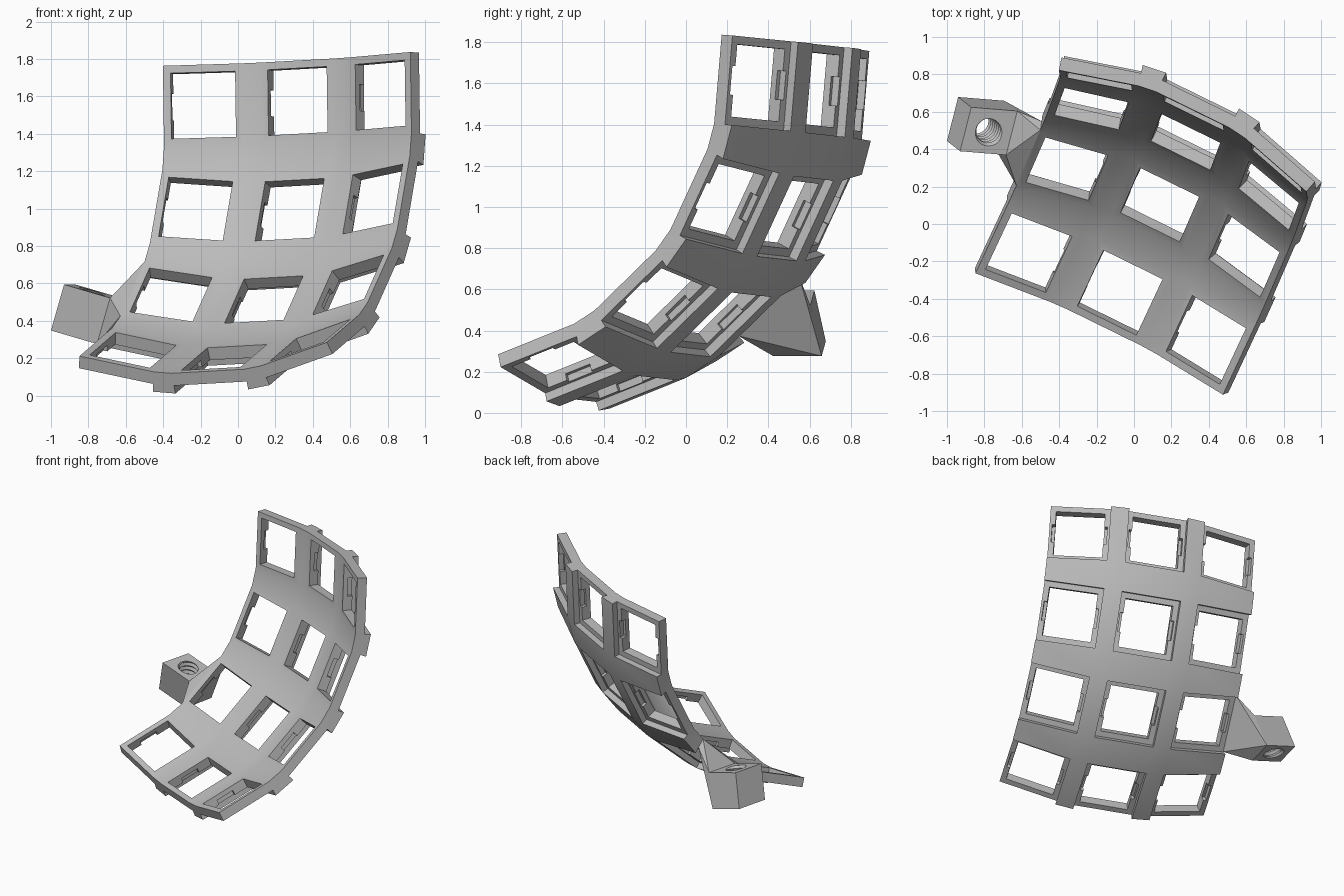
import bpy, bmesh
from math import sin, cos, radians, pi
from mathutils import Vector, Matrix

if "Cube" in bpy.data.objects:
    bpy.data.objects.remove(bpy.data.objects["Cube"])

grey = bpy.data.materials.new("plain grey")
grey.use_nodes = True
grey.diffuse_color = (0.5, 0.5, 0.5, 1)
grey.node_tree.nodes["Principled BSDF"].inputs["Base Color"].default_value = (0.5, 0.5, 0.5, 1)

ROWS, COLS = 4, 3
ROW_STEP, COL_STEP = radians(22), radians(15)
ROW_RADIUS, COL_RADIUS = 1.578, 2.04
HOLE, CELL = 0.176, 0.217          # half widths
FRAME_T, WEB_T = 0.07, 0.115       # thicknesses
CORNERS = [(-1, -1), (1, -1), (1, 1), (-1, 1)]

across = Vector((0.897, -0.44, 0.05)).normalized()
level = Vector((0.44, 0.897, 0)).normalized()
level = (level - across * level.dot(across)).normalized()
rise = across.cross(level)
anchor = Vector((0.138, 0.103, 0.514))   # middle of the second row


def row_axes(r):
    t = radians(20) + r * ROW_STEP
    v = level * cos(t) + rise * sin(t)
    return v, across.cross(v)


hub = anchor + row_axes(1)[1] * ROW_RADIUS


def cell_frame(r, c):
    """Centre, width, height and normal directions of one cell."""
    v, n = row_axes(r)
    t = (c - 1) * COL_STEP
    centre = hub - n * ROW_RADIUS + (across * sin(t) + n * (1 - cos(t))) * COL_RADIUS
    return centre, across * cos(t) + n * sin(t), v, n * cos(t) - across * sin(t)


def finish(name, bm):
    bmesh.ops.recalc_face_normals(bm, faces=bm.faces)
    mesh = bpy.data.meshes.new(name)
    bm.to_mesh(mesh)
    bm.free()
    mesh.materials.append(grey)
    ob = bpy.data.objects.new(name, mesh)
    bpy.context.collection.objects.link(ob)
    return ob


def cut(ob, cutter):
    mod = ob.modifiers.new("cut", 'BOOLEAN')
    mod.operation, mod.solver, mod.object = 'DIFFERENCE', 'EXACT', cutter
    cutter.hide_render = True
    cutter.hide_viewport = True
    cutter.display_type = 'WIRE'


def axes_matrix(x, y, z, origin):
    m = Matrix((x, y, z)).transposed().to_4x4()
    m.translation = origin
    return m


# Curved plate: thin frames joined by thicker webs
bm = bmesh.new()
cells = {}
for r in range(ROWS):
    for c in range(COLS):
        p, u, v, n = cell_frame(r, c)

        def ring(half, depth):
            return [bm.verts.new(p + (u * a + v * b) * half - n * depth) for a, b in CORNERS]

        cells[r, c] = dict(front=ring(CELL, 0), hole=ring(HOLE, 0), back=ring(CELL, FRAME_T),
                           hole_back=ring(HOLE, FRAME_T), web=ring(CELL, WEB_T))

sides = [(-1, 0), (0, 1), (1, 0), (0, -1)]   # row, column neighbour per side
for (r, c), k in cells.items():
    for i, (dr, dc) in enumerate(sides):
        j = (i + 1) % 4
        strips = [("front", "hole"), ("hole", "hole_back"), ("hole_back", "back")]
        strips.append(("back", "web") if (r + dr, c + dc) in cells else ("front", "back"))
        for a, b in strips:
            bm.faces.new((k[a][i], k[a][j], k[b][j], k[b][i]))


def web(a, ai, b, bi, end_first, end_last):
    """Web between edge ai of cell a and edge bi of cell b."""
    for layer in ("front", "web"):
        bm.faces.new((a[layer][ai[0]], a[layer][ai[1]], b[layer][bi[1]], b[layer][bi[0]]))
    for s, is_end in enumerate((end_first, end_last)):
        if is_end:
            x, y = ai[s], bi[s]
            bm.faces.new((a["front"][x], b["front"][y], b["back"][y],
                          b["web"][y], a["web"][x], a["back"][x]))


for (r, c), k in cells.items():
    if c + 1 < COLS:
        web(k, (1, 2), cells[r, c + 1], (0, 3), r == 0, r == ROWS - 1)
    if r + 1 < ROWS:
        web(k, (3, 2), cells[r + 1, c], (0, 1), c == 0, c == COLS - 1)
    if c + 1 < COLS and r + 1 < ROWS:
        others = [(k, 2), (cells[r, c + 1], 3), (cells[r + 1, c + 1], 0), (cells[r + 1, c], 1)]
        for layer in ("front", "web"):
            bm.faces.new([cell[layer][i] for cell, i in others])
left = cells[1, 0]
strut_points = [left[layer][i].co.copy() for layer in ("front", "back") for i in (0, 3)]
for vert in [w for w in bm.verts if not w.link_faces]:
    bm.verts.remove(vert)
plate = finish("curved_plate", bm)

# Clip notches in the side walls of every opening, open at the back
bm = bmesh.new()
for r in range(ROWS):
    for c in range(COLS):
        p, u, v, n = cell_frame(r, c)
        m = axes_matrix(u, v, n, p - n * (0.034 + 0.025))
        bmesh.ops.create_cube(bm, size=1, matrix=m @ Matrix.Diagonal((2 * HOLE + 0.045, 0.14, 0.05, 1)))
cut(plate, finish("clip_notch_cutter", bm))

# Screw block beside the second row
corner = Vector((-1.0, 0.444, 0.348))
wide, deep, tall = Vector((0.246, -0.02, -0.072)), Vector((0.06, 0.235, 0)), Vector((0.07, -0.055, 0.246))
bm = bmesh.new()
bmesh.ops.create_cube(bm, size=1, matrix=axes_matrix(wide, deep, tall, corner + (wide + deep + tall) / 2))
block = finish("screw_block", bm)

# Ridged screw hole
bm = bmesh.new()
z = tall.normalized()
y = z.cross(wide).normalized()
m = axes_matrix(y.cross(z), y, z, corner + (wide + deep) / 2 - z * 0.02)
SEG, STEPS = 32, 17
rings = []
for s in range(STEPS):
    radius = 0.08 if s % 2 else 0.066
    rings.append([bm.verts.new(m @ Vector((radius * cos(2 * pi * i / SEG), radius * sin(2 * pi * i / SEG),
                                           0.31 * s / (STEPS - 1)))) for i in range(SEG)])
for a, b in zip(rings, rings[1:]):
    for i in range(SEG):
        j = (i + 1) % SEG
        bm.faces.new((a[i], a[j], b[j], b[i]))
bm.faces.new(rings[0])
bm.faces.new(rings[-1])
cut(block, finish("screw_hole_cutter", bm))

# Strut from the block to the plate edge
bm = bmesh.new()
strut_points += [corner + wide + deep * a + tall * b for a in (0, 1) for b in (0, 1)]
for q in strut_points:
    bm.verts.new(q)
bmesh.ops.convex_hull(bm, input=bm.verts)
finish("block_strut", bm)

# Soft shading across the gentle bends of the plate
for ob in bpy.context.selected_objects:
    ob.select_set(False)
plate.select_set(True)
bpy.context.view_layer.objects.active = plate
bpy.ops.object.shade_smooth_by_angle(angle=radians(25))
